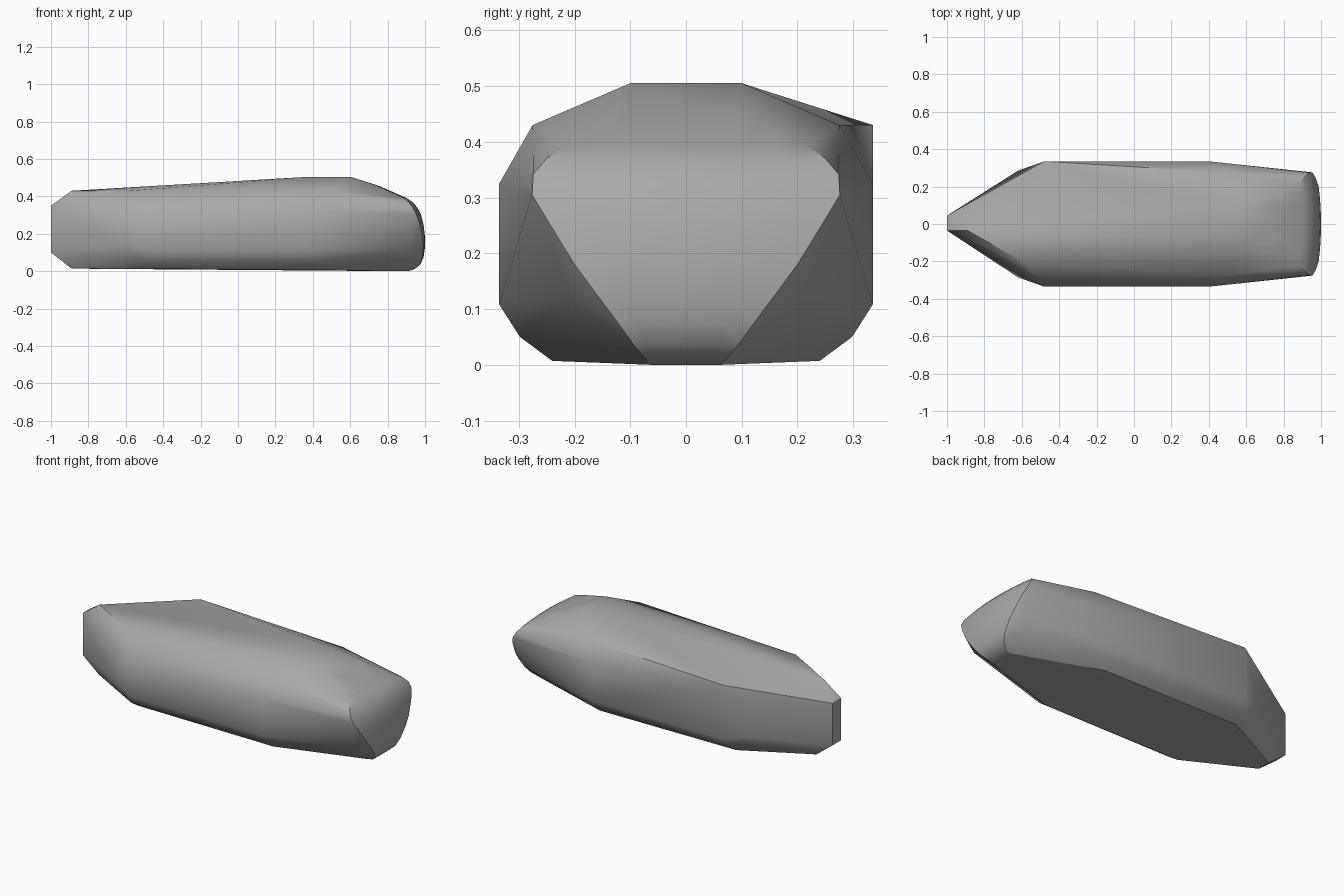
import bpy, bmesh, math

cube = bpy.data.objects.get("Cube")
if cube:
    bpy.data.objects.remove(cube, do_unlink=True)

# Plain grey paint
grey = bpy.data.materials.new("plain_grey")
grey.use_nodes = True
colour = (0.4, 0.4, 0.4, 1)
grey.diffuse_color = colour
grey.node_tree.nodes["Principled BSDF"].inputs["Base Color"].default_value = colour


def both_sides(points):
    """Return the points with their mirror images across the long axis."""
    return points + [(x, -y, z) for x, y, z in points]


# Flanks, keel and roof shared by both sides
points = both_sides([
    (-0.89, 0.04, 0.014), (-0.5, 0.24, 0.012), (0.4, 0.24, 0.007),
    (-0.5, 0.298, 0.052), (0.4, 0.298, 0.05),
    (-0.48, 0.335, 0.108), (0.4, 0.335, 0.108),
    (-0.48, 0.335, 0.325), (0.4, 0.335, 0.325),
    (-0.62, 0.285, 0.14),
    (0.5, 0.275, 0.43), (0.6, 0.1, 0.505), (0.38, 0.08, 0.505),
    (0.92, 0.21, 0.12),
])

# Upright tail edge, and the uneven rear corners of the roof
for y in (-0.035, 0.045):
    points += [(-1, y, 0.1), (-1, y, 0.35)]
points += [(-0.89, -0.035, 0.43), (-0.58, -0.21, 0.43), (-0.48, 0.335, 0.43)]

# Rounded nose: profile of (x, z, half width), bowed across its width
nose = [(0.75, 0.458, 0.14), (0.9, 0.392, 0.22), (0.932, 0.37, 0.25),
        (0.958, 0.342, 0.274), (0.978, 0.305, 0.276), (0.992, 0.25, 0.243),
        (1.0, 0.18, 0.2), (1.0, 0.13, 0.163), (0.992, 0.075, 0.122),
        (0.975, 0.036, 0.094), (0.945, 0.012, 0.074), (0.91, 0.0, 0.065)]
for x, z, half in nose:
    for i in range(-4, 5):
        y = half * i / 4
        points.append((x - 0.32 * y * y, y, z))

# Skin the body over these points
bm = bmesh.new()
for p in points:
    bm.verts.new(p)
hull = bmesh.ops.convex_hull(bm, input=bm.verts[:])
spare = {g for g in hull["geom_interior"] + hull["geom_unused"]
         if isinstance(g, bmesh.types.BMVert)}
bmesh.ops.delete(bm, geom=list(spare), context='VERTS')
bmesh.ops.dissolve_limit(bm, angle_limit=math.radians(0.5),
                         verts=bm.verts[:], edges=bm.edges[:])
bmesh.ops.recalc_face_normals(bm, faces=bm.faces[:])

mesh = bpy.data.meshes.new("body_shell")
bm.to_mesh(mesh)
bm.free()
mesh.materials.append(grey)
body = bpy.data.objects.new("body_shell", mesh)
bpy.context.collection.objects.link(body)

# Soft shading with the strong edges kept sharp
bpy.ops.object.select_all(action='DESELECT')
body.select_set(True)
bpy.context.view_layer.objects.active = body
bpy.ops.object.shade_smooth_by_angle(angle=math.radians(30))
